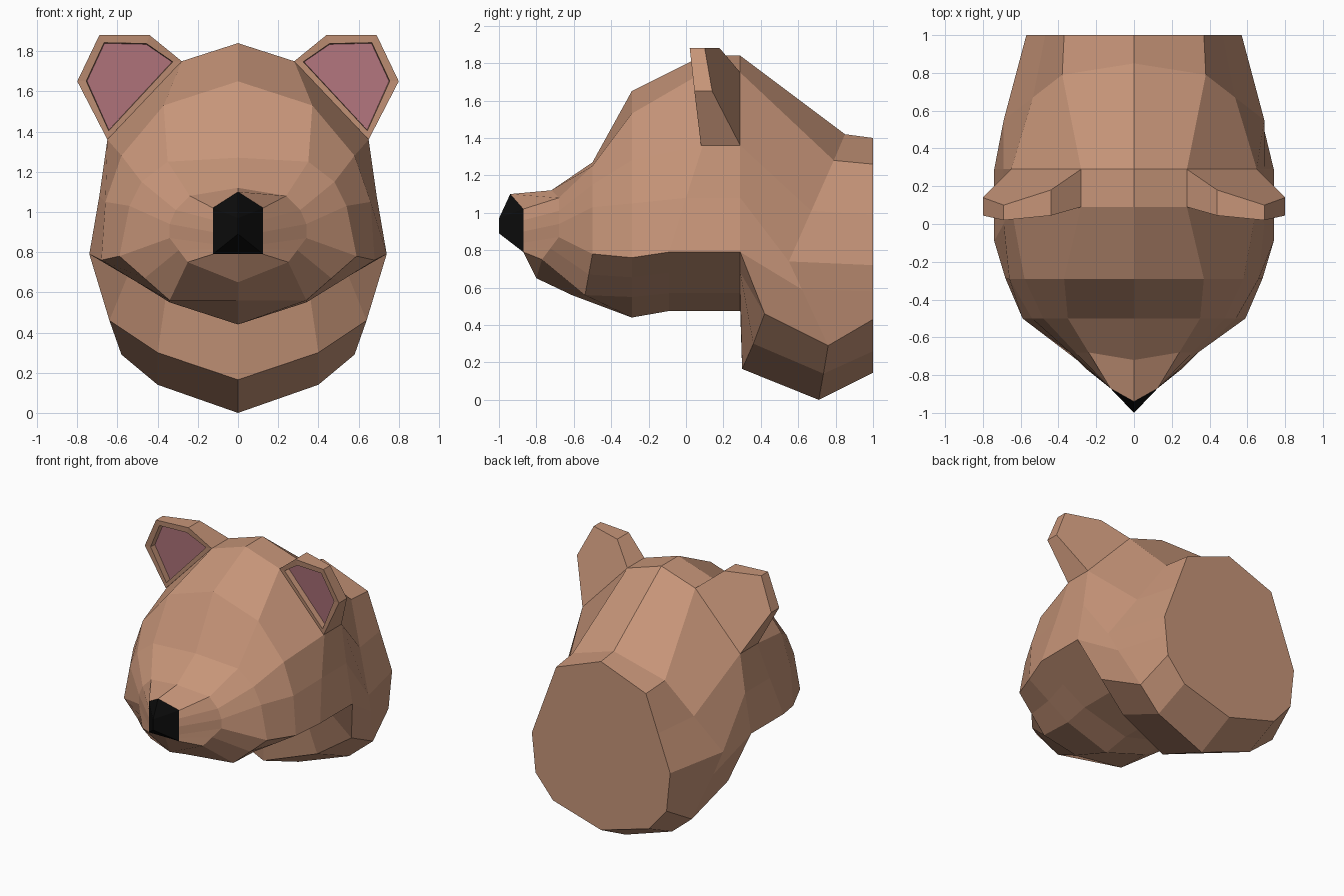
import bpy, bmesh
from mathutils import Vector

if "Cube" in bpy.data.objects:
    bpy.data.objects.remove(bpy.data.objects["Cube"])


def material(name, rgb):
    m = bpy.data.materials.new(name)
    m.diffuse_color = (*rgb, 1)
    m.use_nodes = True
    m.node_tree.nodes["Principled BSDF"].inputs["Base Color"].default_value = m.diffuse_color
    return m


FUR = material("fur", (0.57, 0.30, 0.19))
PINK = material("pink", (0.50, 0.20, 0.23))
BLACK = material("black", (0.004, 0.004, 0.004))


def finish(bm, name, *mats):
    bmesh.ops.recalc_face_normals(bm, faces=bm.faces)
    me = bpy.data.meshes.new(name)
    bm.to_mesh(me)
    bm.free()
    for m in mats:
        me.materials.append(m)
    ob = bpy.data.objects.new(name, me)
    bpy.context.collection.objects.link(ob)
    return ob


# Half cross-sections, each running from the crown down to the chin
head = [
    [(0, -.94, 1.10), (.125, -.87, 1.02), (.125, -.87, .96), (.125, -.87, .90),
     (.125, -.87, .84), (.125, -.87, .79), (0, -.87, .81)],
    [(0, -.72, 1.12), (.24, -.68, 1.08), (.31, -.68, 1.01), (.34, -.68, .94),
     (.34, -.68, .87), (.25, -.77, .75), (0, -.80, .65)],
    [(0, -.50, 1.27), (.35, -.50, 1.25), (.48, -.50, 1.15), (.54, -.50, 1.03),
     (.59, -.50, .78), (.34, -.54, .56), (0, -.61, .56)],
    [(0, -.29, 1.65), (.37, -.29, 1.53), (.58, -.29, 1.28), (.66, -.29, 1.05),
     (.68, -.29, .76), (.34, -.29, .55), (0, -.29, .44)],
    [(0, .09, 1.84), (.28, .09, 1.75), (.65, .09, 1.36), (.69, 0, 1.08),
     (.74, -.09, .79), (.36, -.09, .57), (0, -.09, .475)],
    [(0, .29, 1.84), (.28, .29, 1.75), (.65, .29, 1.36), (.69, .29, 1.08),
     (.74, .29, .79), (.36, .29, .57), (0, .29, .475)],
]
neck = [
    [(0, .29, 1.84), (.28, .29, 1.75), (.65, .29, 1.36), (.69, .29, 1.08),
     (.74, .29, .79), (.64, .42, .46), (.40, .36, .30), (0, .30, .165)],
    [(0, .85, 1.42), (.38, .79, 1.28), (.535, .67, 1.01), (.69, .55, .74),
     (.66, .62, .59), (.58, .76, .29), (.40, .735, .14), (0, .71, 0)],
    [(0, 1, 1.40), (.37, 1, 1.26), (.47, 1, .99), (.57, 1, .72),
     (.555, 1, .58), (.54, 1, .43), (.395, 1, .26), (0, 1, .145)],
]
# Split the jaw side so the head sections match the neck point count
for r in head:
    r.insert(5, tuple((Vector(r[4]) + Vector(r[5])) / 2))

# Head and neck: one skin lofted through the mirrored sections
bm = bmesh.new()
rings = []
for half in head + neck:
    full = half + [(-x, y, z) for x, y, z in half[-2:0:-1]]
    rings.append([bm.verts.new(p) for p in full])
for a, b in zip(rings, rings[1:]):
    for i in range(len(a)):
        j = (i + 1) % len(a)
        bm.faces.new((a[i], a[j], b[j], b[i]))
bm.faces.new(rings[-1])
bmesh.ops.remove_doubles(bm, verts=bm.verts, dist=0.001)
finish(bm, "head_and_neck", FUR)

# Nose: small faceted wedge
bm = bmesh.new()
for p in [(0, -1, .97), (0, -1, .89), (0, -.94, 1.10), (0, -.87, .81)] + \
         [(s * .125, -.87, z) for s in (-1, 1) for z in (1.02, .79)]:
    bm.verts.new(p)
bmesh.ops.convex_hull(bm, input=bm.verts)
finish(bm, "nose", BLACK)

# Ears: front x, z outline with front and back depth, recessed pink inside
outline = [(.28, 1.75, .09, .29), (.44, 1.88, .045, .18), (.69, 1.88, .02, .10),
           (.80, 1.65, .045, .14), (.65, 1.36, .08, .29)]
for s, side in ((-1, "left"), (1, "right")):
    bm = bmesh.new()
    f = [bm.verts.new((s * x, y, z)) for x, z, y, _ in outline]
    b = [bm.verts.new((s * x, y, z)) for x, z, _, y in outline]
    front = bm.faces.new(f)
    bm.faces.new(b[::-1])
    for i in range(5):
        j = (i + 1) % 5
        bm.faces.new((f[i], b[i], b[j], f[j]))
    bmesh.ops.recalc_face_normals(bm, faces=bm.faces)
    bmesh.ops.inset_region(bm, faces=[front], thickness=.045)
    bmesh.ops.inset_region(bm, faces=[front], thickness=.004)
    bmesh.ops.translate(bm, verts=front.verts, vec=(0, .045, 0))
    front.material_index = 1
    finish(bm, side + "_ear", FUR, PINK)
